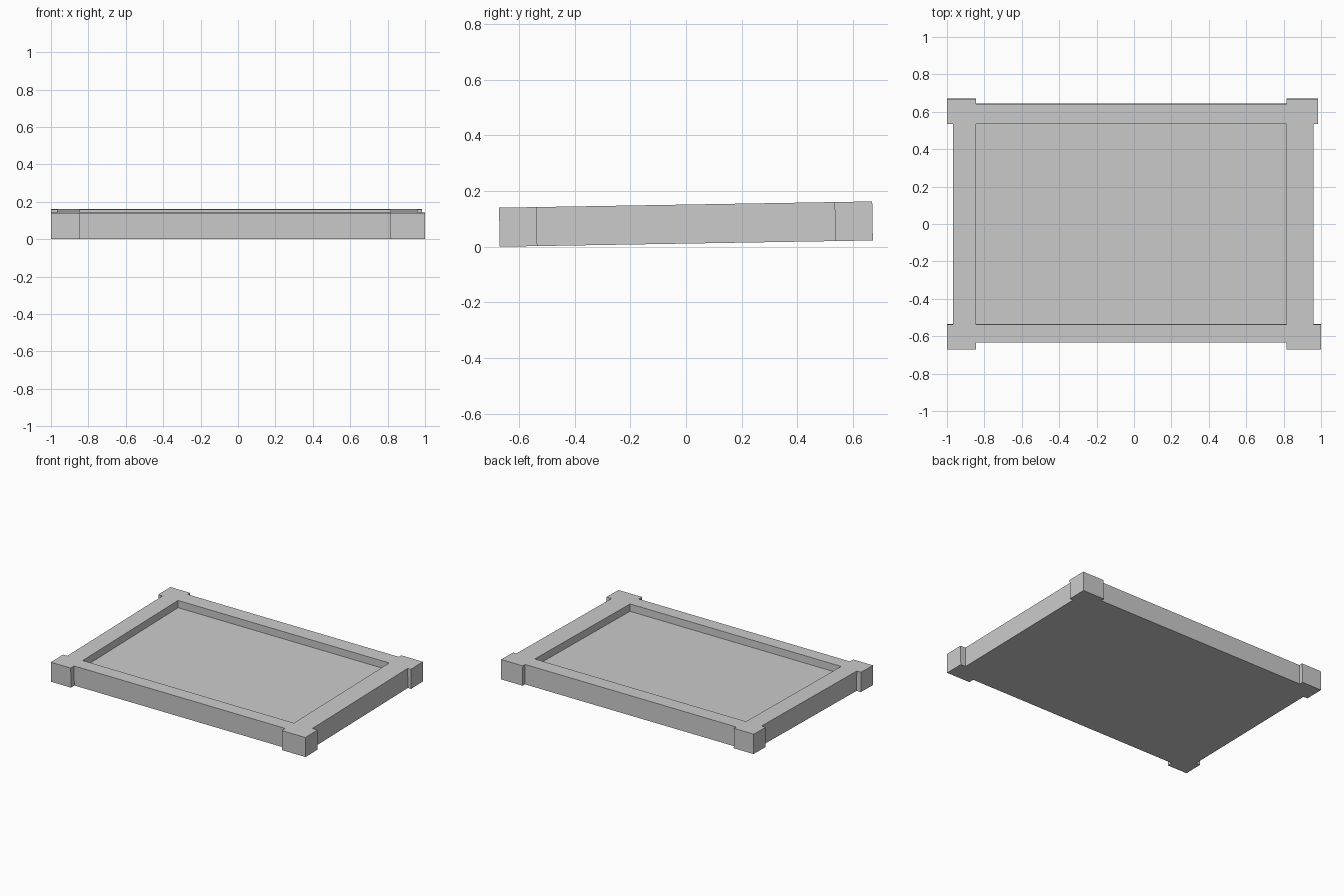
import bpy, bmesh
from mathutils import Matrix

if "Cube" in bpy.data.objects:
    bpy.data.objects.remove(bpy.data.objects["Cube"])

HEIGHT, FLOOR, TILT = 0.14, 0.088, 0.0168


def prism(name, outline, z0, z1):
    """Extrude a flat outline between two heights."""
    bm = bmesh.new()
    face = bm.faces.new([bm.verts.new((x, y, z0)) for x, y in outline])
    up = bmesh.ops.extrude_face_region(bm, geom=[face])["geom"]
    for v in up:
        if isinstance(v, bmesh.types.BMVert):
            v.co.z = z1
    bmesh.ops.recalc_face_normals(bm, faces=bm.faces)
    mesh = bpy.data.meshes.new(name)
    bm.to_mesh(mesh)
    bm.free()
    obj = bpy.data.objects.new(name, mesh)
    bpy.context.collection.objects.link(obj)
    return obj


# Tray body: rails between four protruding corner blocks
xl, xr, yi = -0.845, 0.815, 0.535      # inner edges of the corner blocks
outline = [
    (-1, -0.67), (xl, -0.67), (xl, -0.632), (xr, -0.632), (xr, -0.67), (1, -0.67),
    (1, -yi), (0.96, -yi), (0.96, yi), (0.985, yi),
    (0.985, 0.67), (xr, 0.67), (xr, 0.643), (xl, 0.643), (xl, 0.67), (-1, 0.67),
    (-1, yi), (-0.967, yi), (-0.967, -yi), (-1, -yi),
]
tray = prism("tray", outline, 0, HEIGHT)

# Shallow rectangular recess in the top
cutter = prism("recess_cutter", [(xl, -yi), (xr, -yi), (xr, yi), (xl, yi)], FLOOR, 0.3)
cutter.hide_render = True
mod = tray.modifiers.new("recess", "BOOLEAN")
mod.operation = "DIFFERENCE"
mod.solver = "EXACT"
mod.object = cutter
bpy.context.view_layer.objects.active = tray
bpy.ops.object.modifier_apply(modifier=mod.name)
bpy.data.objects.remove(cutter)

# Slight backward rise, resting on the front edge
tray.data.transform(Matrix.Rotation(TILT, 4, "X"))
lowest = min(v.co.z for v in tray.data.vertices)
tray.data.transform(Matrix.Translation((0, 0.001, -lowest)))
